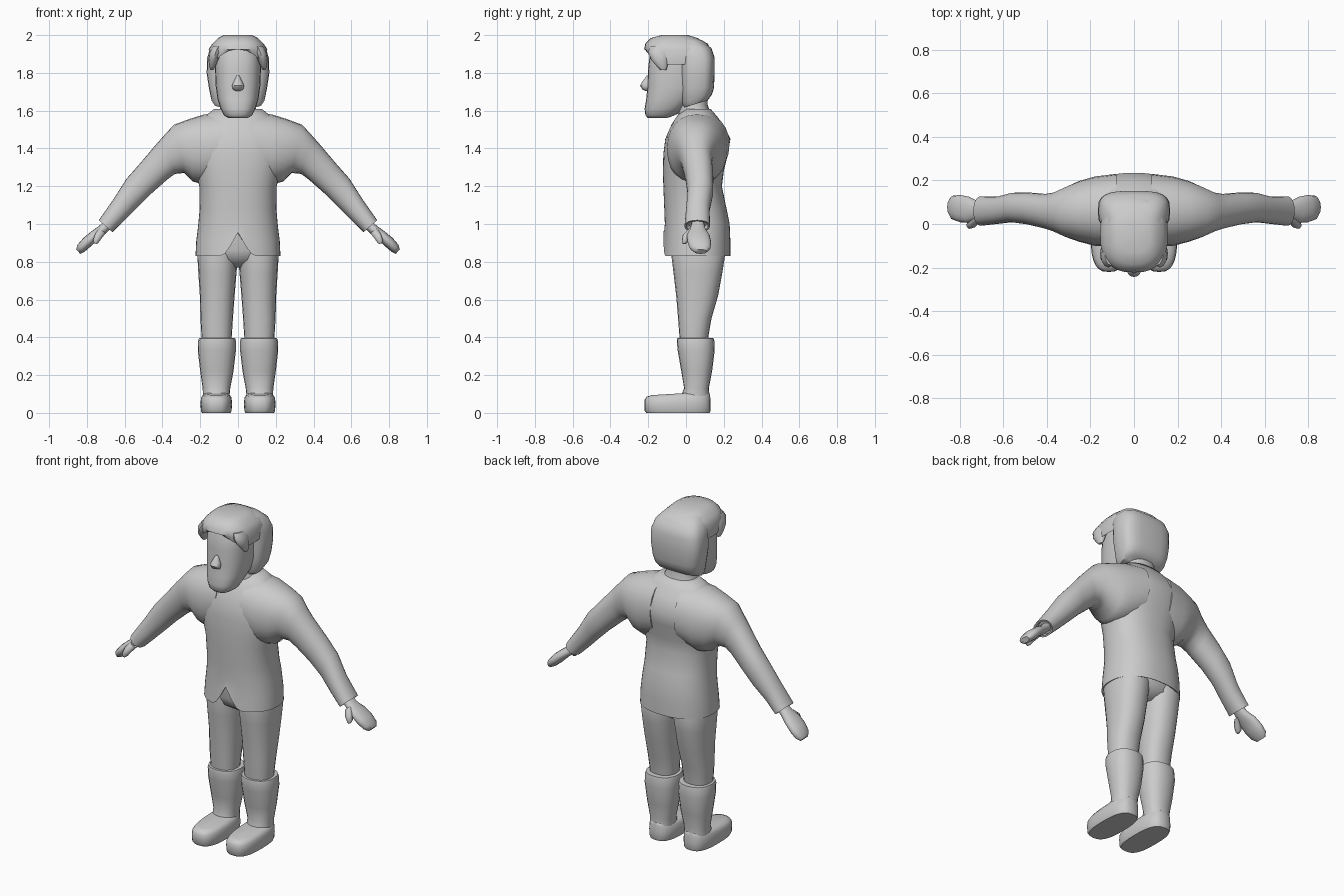
import bpy, bmesh, math
from mathutils import Vector

grey = bpy.data.materials.new("light grey")
grey.diffuse_color = (0.6, 0.6, 0.6, 1)


def ring(c, u, v, n=20, p=2.0):
    """Superellipse cross-section around c, spanned by u and v."""
    pts = []
    for i in range(n):
        a = 2 * math.pi * i / n
        ca, sa = math.cos(a), math.sin(a)
        pts.append(Vector(c)
                   + Vector(u) * math.copysign(abs(ca) ** (2 / p), ca)
                   + Vector(v) * math.copysign(abs(sa) ** (2 / p), sa))
    return pts


def level(z, rx, y0, y1, x=0, n=20, p=2.3):
    """Horizontal section from its height, half width and y extent."""
    return ring((x, (y0 + y1) / 2, z), (rx, 0, 0), (0, (y1 - y0) / 2, 0), n, p)


def slant(xt, zt, xb, zb, y0, y1, n=16, p=2.2):
    """Limb section from its top and bottom points (x, z) and y extent."""
    return ring(((xt + xb) / 2, (y0 + y1) / 2, (zt + zb) / 2), (0, (y1 - y0) / 2, 0),
                ((xt - xb) / 2, 0, (zt - zb) / 2), n, p)


def loft(name, rings, mirror=False, angle=50):
    """Skin the rings, cap both ends and shade smooth."""
    bm = bmesh.new()
    rows = [[bm.verts.new(p) for p in r] for r in rings]
    n = len(rows[0])
    for a, b in zip(rows, rows[1:]):
        for i in range(n):
            j = (i + 1) % n
            bm.faces.new((a[i], a[j], b[j], b[i]))
    for row in (rows[0], rows[-1]):
        c = bm.verts.new(sum((v.co for v in row), Vector()) / n)
        for i in range(n):
            bm.faces.new((row[i], row[(i + 1) % n], c))
    bmesh.ops.recalc_face_normals(bm, faces=bm.faces)
    me = bpy.data.meshes.new(name)
    bm.to_mesh(me)
    bm.free()
    me.materials.append(grey)
    ob = bpy.data.objects.new(name, me)
    bpy.context.collection.objects.link(ob)
    if mirror:
        ob.modifiers.new("mirror", 'MIRROR').use_mirror_merge = False
    bpy.ops.object.select_all(action='DESELECT')
    ob.select_set(True)
    bpy.context.view_layer.objects.active = ob
    bpy.ops.object.shade_smooth_by_angle(angle=math.radians(angle))
    return ob


# Jacket body: hollow hem with a rounded notch at the front
def notch(pts, depth):
    for p in pts:
        if p.y < 0.0:
            p.z += depth * max(0, 1 - abs(p.x) / 0.085) ** 1.3
    return pts


N = 48
body = [level(0.95, 0.19, -0.085, 0.20, n=N),
        notch(level(0.835, 0.215, -0.108, 0.225, n=N), 0.12),
        notch(level(0.83, 0.225, -0.12, 0.235, n=N), 0.125),
        notch(level(0.91, 0.221, -0.115, 0.235, n=N), 0.06)]
for s in [(1.0, 0.21, -0.112, 0.231), (1.08, 0.203, -0.115, 0.215), (1.2, 0.205, -0.12, 0.19),
          (1.28, 0.225, -0.122, 0.20), (1.37, 0.25, -0.12, 0.222), (1.45, 0.25, -0.11, 0.235),
          (1.53, 0.215, -0.075, 0.195), (1.575, 0.17, -0.045, 0.16), (1.61, 0.125, -0.01, 0.13)]:
    body.append(level(*s, n=N))
loft("jacket_body", body)

# Sleeves: broad at the shoulder, tapering to an open cuff
loft("sleeve", [slant(*s, n=24) for s in [
    (0.08, 1.59, 0.08, 1.25, -0.105, 0.23), (0.18, 1.58, 0.18, 1.21, -0.10, 0.218),
    (0.26, 1.555, 0.24, 1.225, -0.082, 0.198), (0.34, 1.525, 0.285, 1.27, -0.06, 0.17),
    (0.395, 1.465, 0.335, 1.265, -0.035, 0.145), (0.435, 1.42, 0.375, 1.235, -0.022, 0.138),
    (0.515, 1.325, 0.46, 1.16, -0.002, 0.145), (0.59, 1.24, 0.53, 1.09, 0.008, 0.143),
    (0.66, 1.13, 0.60, 1.02, 0.0, 0.125), (0.737, 1.02, 0.665, 0.957, -0.008, 0.127),
    (0.728, 1.015, 0.672, 0.964, 0.002, 0.117), (0.71, 1.03, 0.655, 0.98, 0.01, 0.11)]], True)

# Mitten hand and thumb
loft("hand", [slant(*s) for s in [
    (0.70, 1.02, 0.665, 0.985, 0.03, 0.095), (0.74, 0.987, 0.70, 0.95, 0.02, 0.105),
    (0.78, 0.958, 0.735, 0.925, 0.005, 0.125), (0.82, 0.925, 0.775, 0.885, 0.008, 0.133),
    (0.85, 0.89, 0.81, 0.855, 0.02, 0.13), (0.857, 0.865, 0.835, 0.842, 0.045, 0.11)]], True)
loft("thumb", [slant(*s, n=10) for s in [
    (0.735, 0.98, 0.70, 0.95, 0.01, 0.06), (0.757, 0.95, 0.72, 0.925, -0.018, 0.03),
    (0.768, 0.915, 0.738, 0.90, -0.022, 0.012), (0.762, 0.898, 0.748, 0.893, -0.018, 0.0)]], True)

# Trousers: hips and two legs
loft("trouser_hips", [level(*s, n=24) for s in [
    (0.77, 0.05, 0.0, 0.13), (0.81, 0.17, -0.06, 0.19), (0.86, 0.20, -0.08, 0.20),
    (0.97, 0.19, -0.08, 0.19)]])
loft("trouser_leg", [level(*s) for s in [
    (0.34, 0.075, -0.03, 0.11, 0.113), (0.42, 0.081, -0.036, 0.121, 0.113),
    (0.50, 0.086, -0.042, 0.135, 0.113), (0.62, 0.092, -0.052, 0.17, 0.11),
    (0.74, 0.101, -0.066, 0.192, 0.109), (0.83, 0.107, -0.077, 0.206, 0.108),
    (0.9, 0.10, -0.07, 0.19, 0.105)]], True)

# Boots: shaft and rounded foot
loft("boot_shaft", [level(*s) for s in [
    (0.05, 0.07, -0.03, 0.125, 0.115), (0.10, 0.071, -0.022, 0.124, 0.115),
    (0.13, 0.073, -0.01, 0.121, 0.114), (0.22, 0.088, -0.025, 0.138, 0.112),
    (0.33, 0.101, -0.044, 0.152, 0.112), (0.38, 0.10, -0.049, 0.15, 0.111),
    (0.395, 0.096, -0.046, 0.147, 0.111), (0.396, 0.08, -0.036, 0.125, 0.111)]], True)
foot = [level(*s, x=0.115, n=28, p=2.8) for s in [
    (0.0, 0.076, -0.21, 0.125), (0.012, 0.081, -0.219, 0.13), (0.045, 0.084, -0.22, 0.13),
    (0.07, 0.081, -0.219, 0.128), (0.086, 0.070, -0.208, 0.124), (0.093, 0.05, -0.18, 0.11)]]
for r in foot[3:]:
    for p in r:
        p.z += 0.012 * max(0, p.y + 0.2) / 0.2
loft("boot_foot", foot, True)

# Neck and collar
loft("neck", [level(*s) for s in [
    (1.54, 0.125, -0.04, 0.14), (1.60, 0.10, -0.04, 0.125),
    (1.63, 0.088, -0.04, 0.115), (1.72, 0.088, -0.04, 0.115)]])

# Face with a jutting chin
face = [level(*s, n=24, p=2.5) for s in [
    (1.56, 0.05, -0.20, -0.09), (1.575, 0.075, -0.215, -0.04), (1.61, 0.092, -0.219, 0.0),
    (1.66, 0.108, -0.211, 0.04), (1.73, 0.118, -0.204, 0.08), (1.82, 0.122, -0.201, 0.09),
    (1.89, 0.12, -0.193, 0.09), (1.95, 0.10, -0.17, 0.08)]]
for r in face[:3]:
    for p in r:
        p.z += 0.12 * max(0, p.y + 0.12)
loft("face", face)
loft("nose", [level(*s, n=12, p=2) for s in [
    (1.705, 0.012, -0.215, -0.19), (1.713, 0.027, -0.232, -0.19), (1.732, 0.032, -0.243, -0.185),
    (1.75, 0.025, -0.234, -0.185), (1.785, 0.008, -0.208, -0.185)]])

# Hair: back mass with straight front edges
back = [level(*s, n=24, p=3.2) for s in [
    (1.635, 0.125, -0.012, 0.115), (1.66, 0.142, -0.025, 0.138), (1.72, 0.154, -0.03, 0.148),
    (1.80, 0.166, -0.033, 0.152), (1.88, 0.163, -0.035, 0.152), (1.93, 0.148, -0.06, 0.135),
    (1.97, 0.115, -0.09, 0.09), (1.99, 0.08, -0.10, 0.04)]]
for p in back[0] + back[1]:
    p.z += 0.3 * (p.y - 0.05)
loft("hair_back", back)

# Hair: crown with an arched fringe over the forehead
crown = [level(*s, n=32, p=2.6) for s in [
    (1.90, 0.12, -0.185, 0.10), (1.895, 0.148, -0.212, 0.12), (1.925, 0.155, -0.222, 0.13),
    (1.955, 0.135, -0.215, 0.115), (1.985, 0.105, -0.185, 0.06), (2.0, 0.075, -0.13, 0.01)]]
for r in crown[:2]:
    for p in r:
        p.z += 0.03 - 0.08 * min(1, abs(p.x) / 0.14) ** 2
loft("hair_crown", crown)

# Hair: a pointed lock at each temple
loft("hair_lock", [level(*s, n=12, p=2) for s in [
    (1.815, 0.008, -0.135, -0.105, 0.138), (1.835, 0.017, -0.155, -0.098, 0.136),
    (1.87, 0.026, -0.185, -0.09, 0.13), (1.91, 0.034, -0.20, -0.08, 0.118),
    (1.94, 0.03, -0.19, -0.07, 0.105)]], True)
